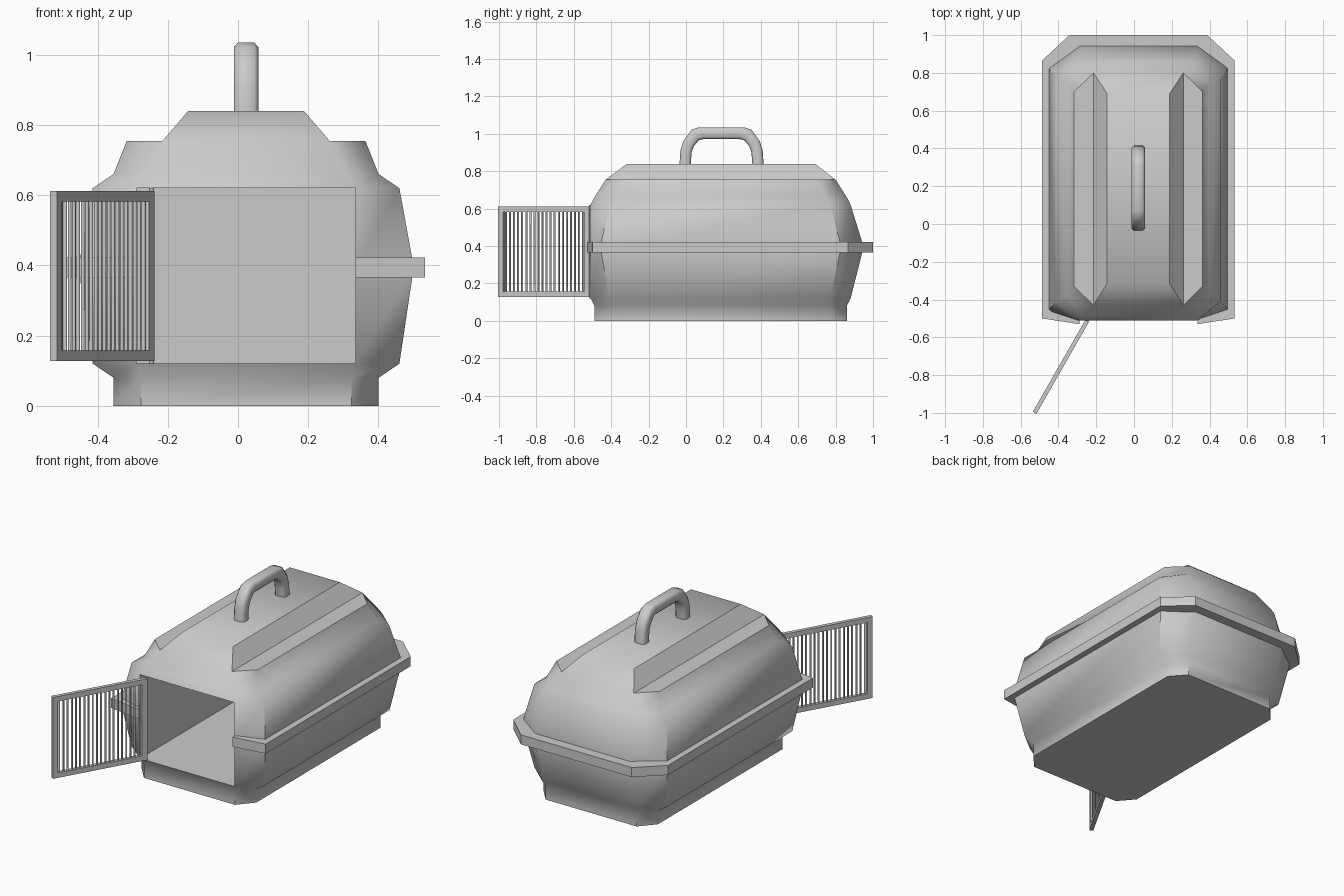
import bpy, bmesh, math
from mathutils import Matrix

if "Cube" in bpy.data.objects:
    bpy.data.objects.remove(bpy.data.objects["Cube"])

CX = 0.023  # centre line of the carrier body


def finish(bm, name, angle=40):
    bmesh.ops.remove_doubles(bm, verts=bm.verts, dist=1e-5)
    bmesh.ops.recalc_face_normals(bm, faces=bm.faces)
    me = bpy.data.meshes.new(name)
    bm.to_mesh(me)
    bm.free()
    ob = bpy.data.objects.new(name, me)
    bpy.context.collection.objects.link(ob)
    bpy.ops.object.select_all(action='DESELECT')
    ob.select_set(True)
    bpy.context.view_layer.objects.active = ob
    bpy.ops.object.shade_smooth_by_angle(angle=math.radians(angle))
    return ob


def loft(bm, rings, capped=True):
    rows = [[bm.verts.new(p) for p in r] for r in rings]
    n = len(rows[0])
    for a, b in zip(rows, rows[1:]):
        for i in range(n):
            j = (i + 1) % n
            bm.faces.new((a[i], a[j], b[j], b[i]))
    if capped:
        bm.faces.new(rows[0])
        bm.faces.new(rows[-1])


def octagon(z, half, end, front, back, cf, cb):
    pts = [(half, front + cf), (half, back - cb), (end, back), (-end, back),
           (-half, back - cb), (-half, front + cf), (-end, front), (end, front)]
    return [(CX + x, y, z) for x, y in pts]


def box(bm, x0, x1, y0, y1, z0, z1):
    m = Matrix.Translation(((x0 + x1) / 2, (y0 + y1) / 2, (z0 + z1) / 2)) @ \
        Matrix.Diagonal((x1 - x0, y1 - y0, z1 - z0, 1))
    bmesh.ops.create_cube(bm, size=1, matrix=m)


# Body shell: stacked octagons with a ledge below the roof panel
W = 0.312
bm = bmesh.new()
loft(bm, [
    octagon(0.0, 0.378, 0.30, -0.49, 0.86, 0.09, 0.09),
    octagon(0.08, 0.378, 0.30, -0.49, 0.86, 0.09, 0.09),
    octagon(0.12, 0.437, W, -0.51, 0.88, 0.10, 0.11),
    octagon(0.395, 0.478, W, -0.513, 0.95, 0.055, 0.12),
    octagon(0.62, 0.437, W, -0.51, 0.88, 0.10, 0.11),
    octagon(0.66, 0.378, 0.29, -0.49, 0.86, 0.11, 0.11),
    octagon(0.755, 0.34, 0.238, -0.43, 0.80, 0.10, 0.10),
    octagon(0.755, 0.238, 0.238, -0.43, 0.80, 0, 0),
    octagon(0.84, 0.165, 0.165, -0.315, 0.69, 0, 0),
])
bmesh.ops.remove_doubles(bm, verts=bm.verts, dist=1e-5)

# Door opening pushed back into the body as a hollow
faces = []
for f in bm.faces:
    c = f.calc_center_median()
    if c.y < -0.505 and abs(c.x - CX) < 0.05 and 0.13 < c.z < 0.61:
        faces.append(f)
ret = bmesh.ops.extrude_face_region(bm, geom=faces)
for v in ret['geom']:
    if isinstance(v, bmesh.types.BMVert):
        v.co.y = 0.84
old = [f for f in faces if f.is_valid]
if old:
    bmesh.ops.delete(bm, geom=old, context='FACES_ONLY')
finish(bm, "carrier_body", 48)

# Rim strip round the middle, open at the door
half_out = [(W, -0.53), (0.51, -0.50), (0.51, 0.865), (0.365, 1.0)]
half_in = [(W, -0.505), (0.465, -0.45), (0.465, 0.82), (0.305, 0.935)]
outer = half_out + [(-x, y) for x, y in reversed(half_out)]
inner = half_in + [(-x, y) for x, y in reversed(half_in)]
bm = bmesh.new()
loft(bm, [[(CX + o[0], o[1], 0.365), (CX + o[0], o[1], 0.422),
           (CX + i[0], i[1], 0.422), (CX + i[0], i[1], 0.365)]
          for o, i in zip(outer, inner)])
finish(bm, "middle_rim", 30)

# Carrying handle: outer and inner side profiles with a rounded section
out_side = [(-0.225, 0.835), (-0.22, 0.91), (-0.205, 0.96), (-0.16, 1.022), (-0.12, 1.035)]
in_side = [(-0.165, 0.835), (-0.16, 0.90), (-0.148, 0.935), (-0.12, 0.967), (-0.095, 0.972)]
out_side += [(-y, z) for y, z in reversed(out_side)]
in_side += [(-y, z) for y, z in reversed(in_side)]
section = [(-0.035, 0.2), (-0.023, 0.0), (0.023, 0.0), (0.035, 0.2),
           (0.035, 0.8), (0.023, 1.0), (-0.023, 1.0), (-0.035, 0.8)]
bm = bmesh.new()
loft(bm, [[(CX + x, 0.19 + o[0] + (i[0] - o[0]) * t, o[1] + (i[1] - o[1]) * t)
           for x, t in section] for o, i in zip(out_side, in_side)])
finish(bm, "handle", 50)

# Open door: frame and bars, swung on its left hinge
L, Z0, Z1, T = 0.56, 0.127, 0.612, 0.011
swing = Matrix.Translation((-0.248, -0.513, 0)) @ \
    Matrix.Rotation(math.atan2(-0.485, -0.277), 4, 'Z')
bm = bmesh.new()
F = 0.03
box(bm, 0, F, -T, T, Z0, Z1)
box(bm, L - F, L, -T, T, Z0, Z1)
box(bm, F, L - F, -T, T, Z0, Z0 + F)
box(bm, F, L - F, -T, T, Z1 - F, Z1)
finish(bm, "door_frame", 30).matrix_world = swing

bm = bmesh.new()
N = 20
for k in range(N):
    u = F + (L - 2 * F) * (k + 0.5) / N
    bmesh.ops.create_cone(bm, segments=8, radius1=0.0055, radius2=0.0055,
                          depth=Z1 - Z0 - F,
                          matrix=Matrix.Translation((u, 0, (Z0 + Z1) / 2)))
finish(bm, "door_bars", 50).matrix_world = swing

# Hinge pin
bm = bmesh.new()
bmesh.ops.create_cone(bm, cap_ends=True, segments=8, radius1=0.007, radius2=0.007,
                      depth=0.5, matrix=Matrix.Translation((-0.246, -0.512, 0.37)))
finish(bm, "door_hinge", 50)
